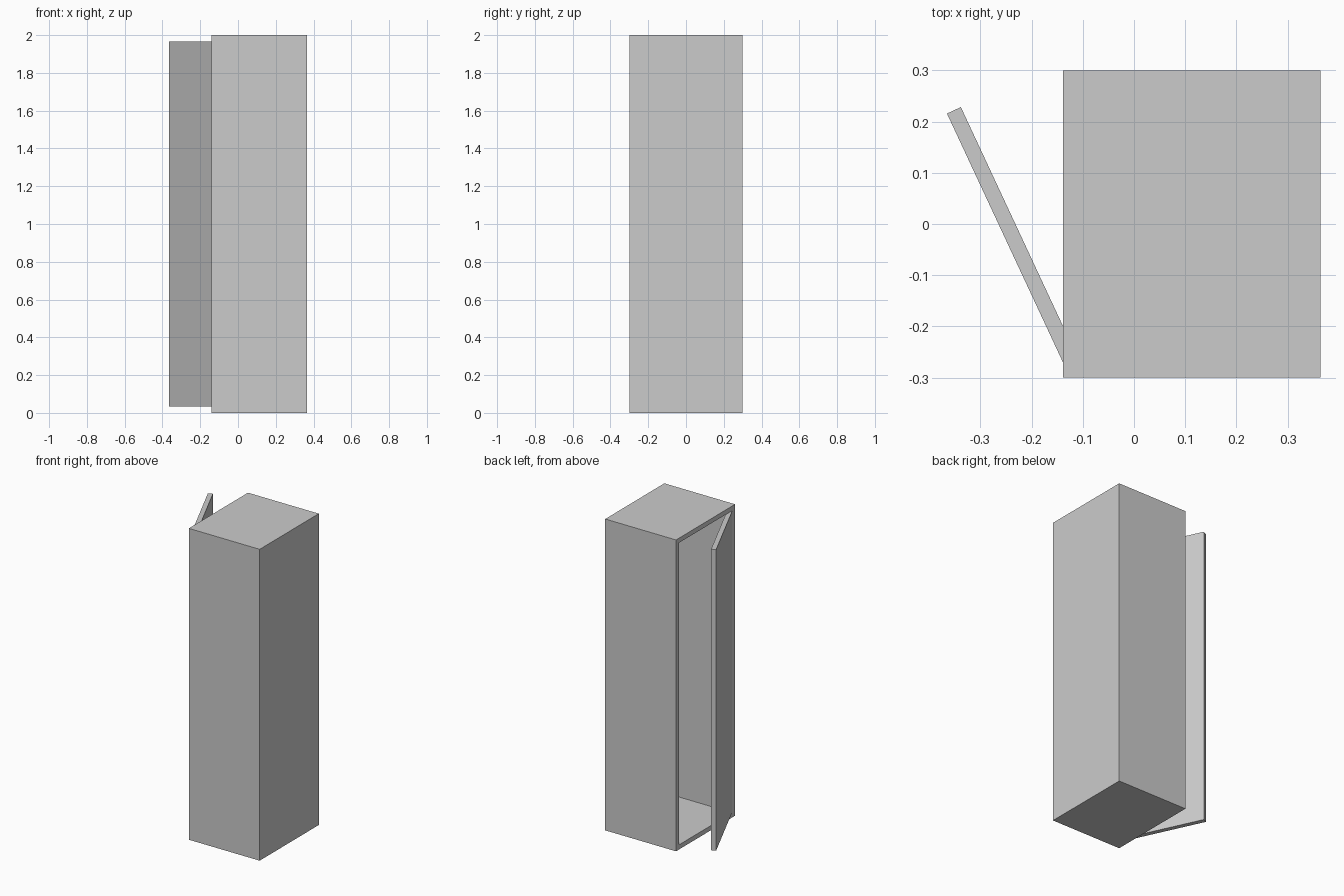
import bpy, bmesh
from math import radians
from mathutils import Matrix, Vector

if "Cube" in bpy.data.objects:
    bpy.data.objects.remove(bpy.data.objects["Cube"])

X0, X1 = -0.139, 0.364   # open side, closed back
HALF_Y, H, T = 0.30, 2.0, 0.03


def box(bm, lo, hi):
    """Add an axis-aligned box and return its faces."""
    lo, hi = Vector(lo), Vector(hi)
    m = Matrix.Translation((lo + hi) / 2) @ Matrix.Diagonal((*(hi - lo), 1))
    verts = bmesh.ops.create_cube(bm, size=1, matrix=m)["verts"]
    return list({f for v in verts for f in v.link_faces})


def finish(bm, name):
    mesh = bpy.data.meshes.new(name)
    bmesh.ops.recalc_face_normals(bm, faces=bm.faces)
    bm.to_mesh(mesh)
    bm.free()
    obj = bpy.data.objects.new(name, mesh)
    bpy.context.collection.objects.link(obj)
    return obj


# Cabinet body: inset the open side, then push it in to hollow the shell
bm = bmesh.new()
faces = box(bm, (X0, -HALF_Y, 0), (X1, HALF_Y, H))
mouth = min(faces, key=lambda f: f.calc_center_median().x)
bmesh.ops.inset_region(bm, faces=[mouth], thickness=T, use_even_offset=True)
inner = bmesh.ops.extrude_face_region(bm, geom=[mouth])["geom"]
bmesh.ops.translate(bm, vec=(X1 - X0 - T, 0, 0),
                    verts=[g for g in inner if isinstance(g, bmesh.types.BMVert)])
if mouth.is_valid:
    bmesh.ops.delete(bm, geom=[mouth], context='FACES_ONLY')
finish(bm, "cabinet_body")

# Door: origin on the hinge edge, swung ajar
bm = bmesh.new()
box(bm, (0, 0, 0.033), (T, 0.536, H - 0.033))
door = finish(bm, "door")
door.location = (X0, -HALF_Y + T, 0)
door.rotation_euler.z = radians(25)
